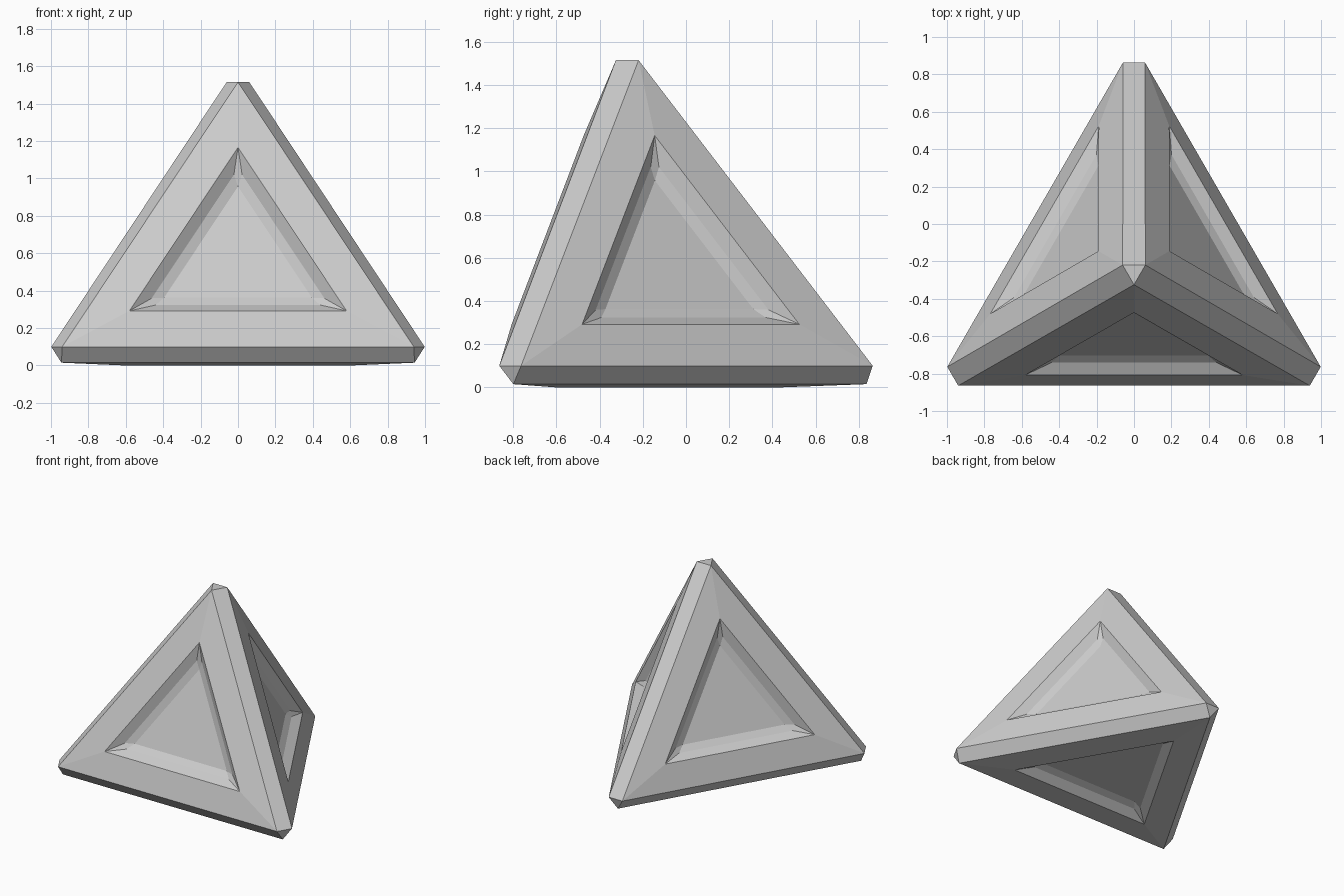
import bpy, bmesh
from math import radians
from mathutils import Vector, Matrix

if "Cube" in bpy.data.objects:
    bpy.data.objects.remove(bpy.data.objects["Cube"])

bm = bmesh.new()
SHIFT = Vector((0, -0.2545, 0))


def face(*verts):
    return bm.faces.new(verts)


def turned(x, y, z, k):
    """Vertex turned k thirds around the vertical axis."""
    return bm.verts.new(Matrix.Rotation(radians(120 * k), 3, 'Z') @ Vector((x, y, z)) + SHIFT)


def panel(tri):
    """Raised frame and sloped triangular recess with faceted corners."""
    a, b, c = (v.co for v in tri)
    n = (b - a).cross(c - a).normalized()
    la, lb, lc = (b - c).length, (c - a).length, (a - b).length
    mid = (a * la + b * lb + c * lc) / (la + lb + lc)
    r = (b - a).cross(c - a).length / (la + lb + lc)

    def ring(inset, offset):
        return [bm.verts.new(mid + (v.co - mid) * (1 - inset / r) + n * offset) for v in tri]

    rim, floor = ring(0.2, 0.015), ring(0.303, -0.058)
    left, right = [], []
    for o, f in zip(rim, floor):
        side = n.cross(mid - o.co).normalized() * 0.022
        p = o.co.lerp(f.co, 0.7)
        left.append(bm.verts.new(p + side))
        right.append(bm.verts.new(p - side))
        face(o, right[-1], left[-1])
        face(left[-1], right[-1], f)
    for i in range(3):
        j = (i + 1) % 3
        face(tri[i], tri[j], rim[j], rim[i])
        # pick the corner points lying nearest this wall
        m = (rim[i].co + rim[j].co) / 2
        s = min((left[i], right[i]), key=lambda v: (v.co - m).length)
        t = min((left[j], right[j]), key=lambda v: (v.co - m).length)
        face(rim[i], rim[j], t, s)
        face(s, t, floor[j], floor[i])
    face(*floor)


# Corner points of the chamfered pyramid
top = [turned(0, -0.07, 1.515, k) for k in range(3)]
low_l = [turned(-0.94, -0.61, 0.1, k) for k in range(3)]
low_r = [turned(0.94, -0.61, 0.1, k) for k in range(3)]
base = [turned(0.944, -0.545, 0.015, k) for k in range(3)]

# Edge chamfers, corner facets and panels
face(*top)
for k in range(3):
    j = (k + 1) % 3
    face(top[k], low_r[k], low_l[j], top[j])
    face(low_l[k], base[k - 1], base[k], low_r[k])
    face(low_r[k], base[k], low_l[j])
    panel([low_l[k], low_r[k], top[k]])
panel(base[::-1])

bmesh.ops.recalc_face_normals(bm, faces=bm.faces)
mesh = bpy.data.meshes.new("panelled_pyramid")
bm.to_mesh(mesh)
bm.free()
bpy.context.collection.objects.link(bpy.data.objects.new("panelled_pyramid", mesh))
